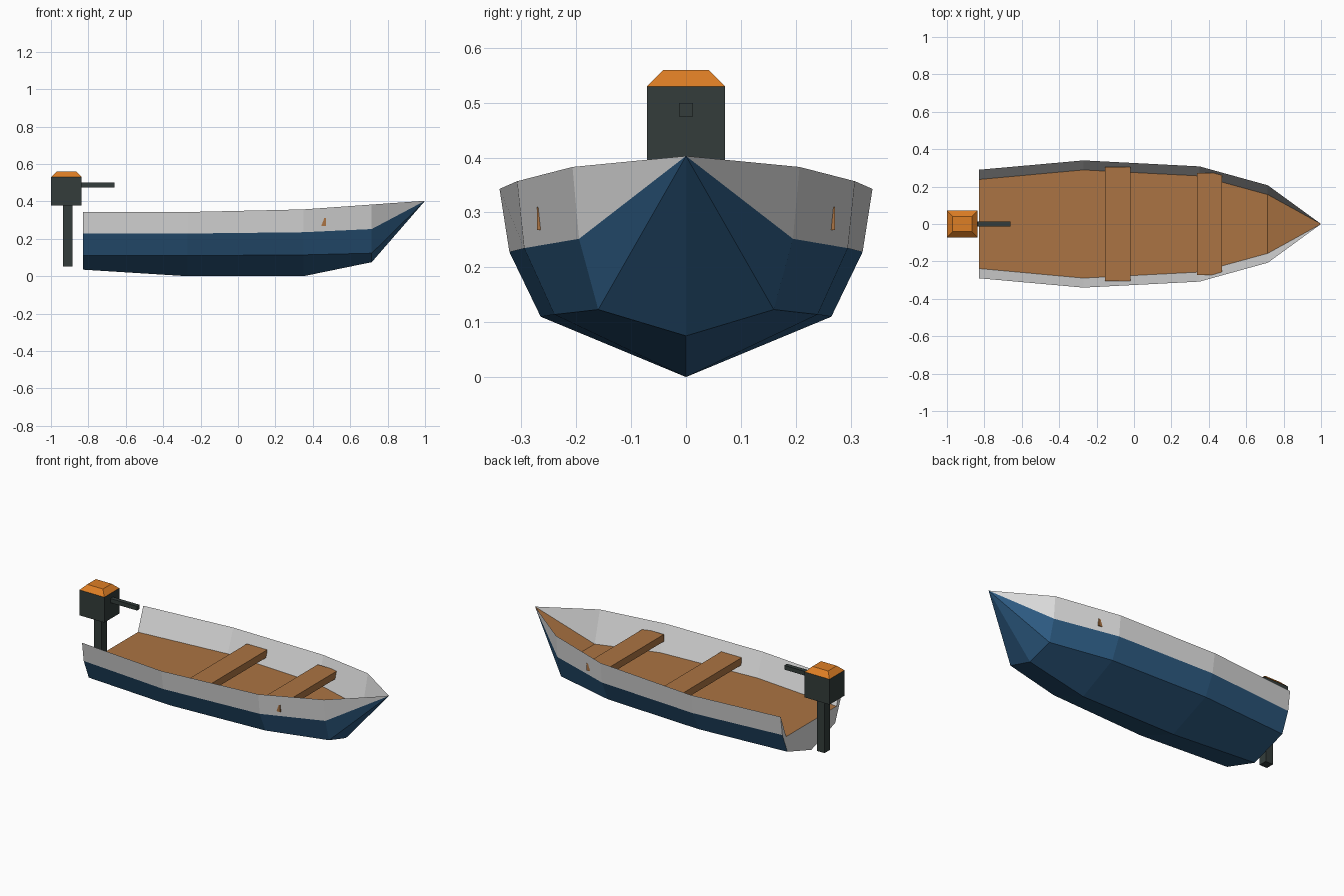
import bpy
import bmesh

cube = bpy.data.objects.get("Cube")
if cube:
    bpy.data.objects.remove(cube, do_unlink=True)


def material(name, r, g, b):
    mat = bpy.data.materials.new(name)
    mat.use_nodes = True
    mat.diffuse_color = (r, g, b, 1)
    mat.node_tree.nodes["Principled BSDF"].inputs["Base Color"].default_value = (r, g, b, 1)
    return mat


BLUE = material("hull_blue", 0.026, 0.105, 0.225)
WHITE = material("topside_white", 0.72, 0.72, 0.72)
WOOD = material("wood_brown", 0.41, 0.175, 0.056)
DARK = material("motor_dark", 0.033, 0.046, 0.043)
ORANGE = material("cap_orange", 0.73, 0.21, 0.018)


def finish(name, bm, mats):
    bmesh.ops.recalc_face_normals(bm, faces=bm.faces)
    mesh = bpy.data.meshes.new(name)
    bm.to_mesh(mesh)
    bm.free()
    for mat in mats:
        mesh.materials.append(mat)
    obj = bpy.data.objects.new(name, mesh)
    bpy.context.collection.objects.link(obj)
    return obj


def block(name, x0, x1, half, z0, z1, mat, inset=0):
    """Box centred on y = 0; inset shrinks the top into a frustum."""
    bm = bmesh.new()
    bmesh.ops.create_cube(bm, size=1)
    for v in bm.verts:
        top = v.co.z > 0
        shrink = inset if top else 0
        v.co.x = x1 - shrink if v.co.x > 0 else x0 + shrink
        v.co.y = (half - shrink) * (1 if v.co.y > 0 else -1)
        v.co.z = z1 if top else z0
    return finish(name, bm, [mat])


# Hull stations: x, keel z, then (y, z) of chine, strake, gunwale, floor edge
stations = [
    (-0.83, 0.035, [(0.226, 0.11), (0.274, 0.228), (0.29, 0.343), (0.238, 0.205)]),
    (-0.27, 0.0, [(0.265, 0.11), (0.322, 0.228), (0.34, 0.343), (0.289, 0.205)]),
    (0.35, 0.0, [(0.24, 0.114), (0.295, 0.235), (0.308, 0.357), (0.257, 0.203)]),
    (0.715, 0.075, [(0.16, 0.123), (0.195, 0.252), (0.207, 0.383), (0.157, 0.195)]),
]

bm = bmesh.new()
rings = []
for x, keel, side in stations:
    ring = [(0, keel)] + side + [(-y, z) for y, z in reversed(side)]
    rings.append([bm.verts.new((x, y, z)) for y, z in ring])
bow = bm.verts.new((1.0, 0, 0.403))

# Band colours around the ring: bottom, side, topside, inner wall, floor, mirrored
bands = [0, 0, 1, 1, 2, 1, 1, 0, 0]
count = len(bands)
for i, slot in enumerate(bands):
    j = (i + 1) % count
    for a, b in zip(rings, rings[1:]):
        bm.faces.new((a[i], a[j], b[j], b[i])).material_index = slot
    bm.faces.new((rings[-1][i], rings[-1][j], bow)).material_index = slot
# Transom, cut down to floor level
bm.faces.new(rings[0]).material_index = 1
finish("hull", bm, [BLUE, WHITE, WOOD])

# Bench seats
block("rear_seat", -0.155, -0.02, 0.305, 0.247, 0.29, WOOD)
block("front_seat", 0.337, 0.47, 0.272, 0.268, 0.31, WOOD)

# Outboard motor
block("motor_body", -1.0, -0.836, 0.071, 0.378, 0.53, DARK)
block("motor_cap", -1.0, -0.836, 0.071, 0.53, 0.56, ORANGE, inset=0.03)
block("motor_leg", -0.935, -0.885, 0.025, 0.053, 0.38, DARK)
block("tiller_handle", -0.84, -0.66, 0.0125, 0.475, 0.5, DARK)
